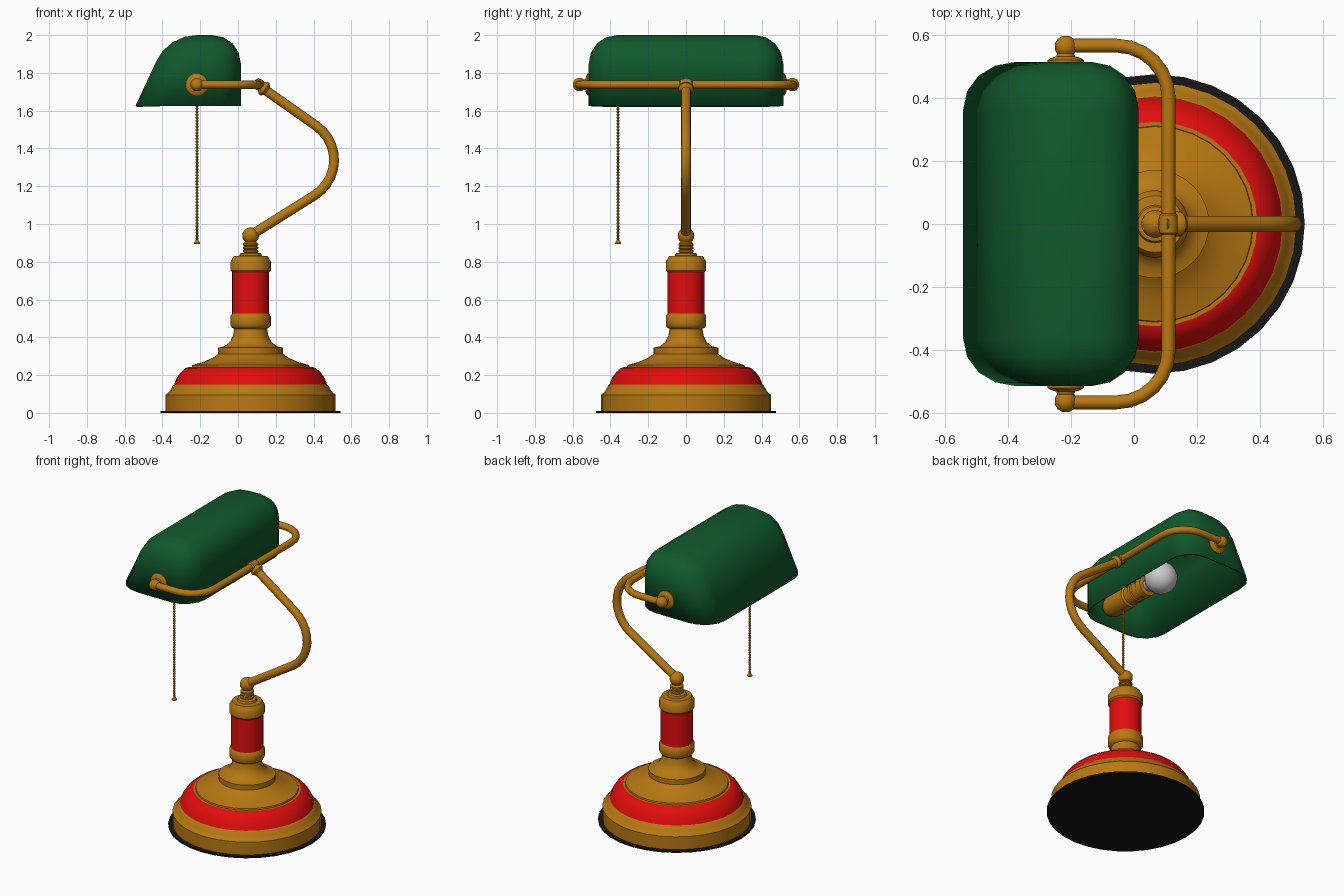
import bpy, bmesh, math
from mathutils import Vector, Matrix

if "Cube" in bpy.data.objects:
    bpy.data.objects.remove(bpy.data.objects["Cube"])


def mat(name, r, g, b):
    m = bpy.data.materials.new(name)
    m.diffuse_color = (r, g, b, 1)
    m.use_nodes = True
    m.node_tree.nodes["Principled BSDF"].inputs["Base Color"].default_value = m.diffuse_color
    return m


BRASS = mat("brass", 0.48, 0.19, 0.006)
RED = mat("red", 0.75, 0.004, 0.004)
GREEN = mat("green", 0.005, 0.1, 0.024)
BLACK = mat("black", 0.008, 0.008, 0.008)
CX, PX, PZ = 0.067, -0.217, 1.738      # stem axis, shade pivot


def finish(ob, material, angle=35):
    if material:
        ob.data.materials.append(material)
    bpy.ops.object.select_all(action='DESELECT')
    ob.select_set(True)
    bpy.context.view_layer.objects.active = ob
    if ob.type == 'CURVE':
        bpy.ops.object.convert(target='MESH')
    bpy.ops.object.shade_smooth_by_angle(angle=math.radians(angle))
    return ob


def from_bmesh(name, bm):
    me = bpy.data.meshes.new(name)
    bm.to_mesh(me)
    bm.free()
    ob = bpy.data.objects.new(name, me)
    bpy.context.collection.objects.link(ob)
    return ob


def lathe(name, profile, material, loc=(CX, 0, 0), axis=(0, 0, 1), n=32):
    """Turn a (radius, height) profile, listed bottom to top, about an axis."""
    bm = bmesh.new()
    rot = Vector(axis).to_track_quat('Z', 'Y').to_matrix().to_4x4()
    m = Matrix.Translation(loc) @ rot
    rings = [[bm.verts.new(m @ Vector((r * math.cos(math.tau * j / n),
                                       r * math.sin(math.tau * j / n), z)))
              for j in range(n)] for r, z in profile]
    for a, b in zip(rings, rings[1:]):
        for j in range(n):
            k = (j + 1) % n
            bm.faces.new((a[j], a[k], b[k], b[j]))
    bmesh.ops.remove_doubles(bm, verts=bm.verts, dist=1e-5)
    return finish(from_bmesh(name, bm), material)


def ball(r, z=0.0, n=10):
    return [(r * math.sin(math.pi * i / n), z - r * math.cos(math.pi * i / n))
            for i in range(n + 1)]


def tube(name, pts, d, radius, steps):
    """Round bar along a polyline whose corners are filleted, tangent length d."""
    pts = [Vector(p) for p in pts]
    path = [pts[0]]
    for p, c, q in zip(pts, pts[1:], pts[2:]):
        u, v = (p - c).normalized(), (q - c).normalized()
        half = u.angle(v) / 2
        centre = c + (u + v).normalized() * d / math.cos(half)
        r = d * math.tan(half)
        a, b = (c + u * d - centre).normalized(), (c + v * d - centre).normalized()
        path += [centre + a.slerp(b, i / steps) * r for i in range(steps + 1)]
    path.append(pts[-1])
    cu = bpy.data.curves.new(name, 'CURVE')
    cu.dimensions = '3D'
    cu.bevel_depth, cu.bevel_resolution, cu.use_fill_caps = radius, 4, True
    sp = cu.splines.new('POLY')
    sp.points.add(len(path) - 1)
    for s, p in zip(sp.points, path):
        s.co = (*p, 1)
    ob = bpy.data.objects.new(name, cu)
    bpy.context.collection.objects.link(ob)
    return finish(ob, BRASS)


# Base and stem
lathe("felt_pad", [(0, 0), (0.476, 0), (0.476, 0.01), (0.44, 0.01)], BLACK)
lathe("base_rim", [(0.45, 0.01), (0.45, 0.095), (0.438, 0.105), (0.425, 0.12),
                   (0.412, 0.145), (0.405, 0.15)], BRASS)
lathe("base_band", [(0.405, 0.15), (0.392, 0.185), (0.37, 0.215), (0.345, 0.237),
                    (0.325, 0.243)], RED)
lathe("base_top", [(0.325, 0.243), (0.312, 0.243), (0.31, 0.253), (0.25, 0.27),
                   (0.2, 0.292), (0.172, 0.312), (0.172, 0.345), (0.14, 0.352),
                   (0.11, 0.375), (0.093, 0.41), (0.087, 0.445), (0.1, 0.452),
                   (0.107, 0.465), (0.107, 0.512), (0.098, 0.525)], BRASS)
lathe("stem_grip", [(0.098, 0.525), (0.098, 0.745)], RED)
lathe("stem_cap", [(0.098, 0.745), (0.107, 0.755), (0.107, 0.8), (0.098, 0.815),
                   (0.09, 0.83), (0.06, 0.832), (0.055, 0.845)]
      + [(r, 0.848 + 0.018 * i + dz) for i in range(3)
         for r, dz in ((0.034, 0), (0.041, 0.004), (0.041, 0.012), (0.034, 0.016))]
      + [(0.03, 0.905), (0.03, 0.92)], BRASS)
lathe("stem_ball", ball(0.044, 0.938), BRASS, n=20)

# Curved arm, with the collar that holds the yoke
top, corner = Vector((0.125, 0, 1.723)), Vector((0.686, 0, 1.328))
tube("arm", [(CX, 0, 0.94), corner, top], 0.331, 0.026, 10)
lathe("arm_collar", [(0, -0.03), (0.029, -0.028), (0.027, 0.008), (0.033, 0.014),
                     (0.04, 0.024), (0.04, 0.034), (0.033, 0.042), (0.026, 0.05)],
      BRASS, loc=(0.115, 0, 1.733), axis=corner - top, n=20)
lathe("yoke_sleeve", [(0.022, -0.034), (0.029, -0.028), (0.031, 0), (0.029, 0.028),
                      (0.022, 0.034)], BRASS, loc=(0.11, 0, PZ), axis=(0, 1, 0), n=16)

# Yoke and its pivots
tube("yoke", [(PX, -0.567, PZ), (0.11, -0.567, PZ), (0.11, 0.567, PZ),
              (PX, 0.567, PZ)], 0.165, 0.022, 6)
for side, s in (("front", -1), ("back", 1)):
    lathe(f"{side}_pivot", [(0.058, 0.512), (0.058, 0.521), (0.045, 0.529),
                            (0.03, 0.533), (0.027, 0.542), (0.034, 0.552),
                            (0.035, 0.572), (0.026, 0.589), (0.012, 0.597), (0, 0.597)],
          BRASS, loc=(PX, 0, PZ), axis=(0, s, 0), n=20)

# Shade: slanted box, rounded everywhere but the open bottom
bm = bmesh.new()
bmesh.ops.create_cube(bm, size=2)
for v in bm.verts:
    up, back = v.co.z > 0, v.co.x > 0
    v.co = (0.015 if back else (-0.368 if up else -0.543), 0.515 * v.co.y,
            2.0 if up else 1.625)
bmesh.ops.bevel(bm, geom=[e for e in bm.edges if max(v.co.z for v in e.verts) > 1.9],
                offset=0.15, segments=4, profile=0.5, affect='EDGES')
bm.normal_update()
bmesh.ops.delete(bm, geom=[f for f in bm.faces if f.normal.z < -0.9], context='FACES')
shade = from_bmesh("shade", bm)
sol = shade.modifiers.new("wall", 'SOLIDIFY')
sol.thickness, sol.offset = 0.012, -1
finish(shade, GREEN, 40)

# Socket and bulb inside the shade
lathe("socket", [(0, -0.506), (0.04, -0.505), (0.06, -0.48), (0.068, -0.45), (0.068, -0.3),
                 (0.058, -0.29), (0.058, -0.25), (0.064, -0.245), (0.064, -0.225),
                 (0.058, -0.22), (0.058, -0.18), (0.064, -0.175), (0.064, -0.13),
                 (0.04, -0.125)], BRASS, loc=(PX, 0, PZ), axis=(0, 1, 0), n=24)
lathe("bulb", [(0.035, -0.14), (0.04, -0.115), (0.055, -0.09)] + ball(0.1, -0.005, 12)[3:],
      None, loc=(PX, 0, PZ), axis=(0, 1, 0), n=24)

# Pull chain: one lathe of beads plus an end knob
beads = [(r, 0.915 + 0.016 * i + dz) for i in range(48)
         for r, dz in ((0.003, 0), (0.0075, 0.005), (0.0075, 0.011))]
lathe("pull_chain", beads, BRASS, loc=(PX, -0.36, 0), n=8)
lathe("chain_knob", [(0, 0.893), (0.015, 0.894), (0.016, 0.9), (0.006, 0.916), (0, 0.918)],
      BRASS, loc=(PX, -0.36, 0), n=12)
